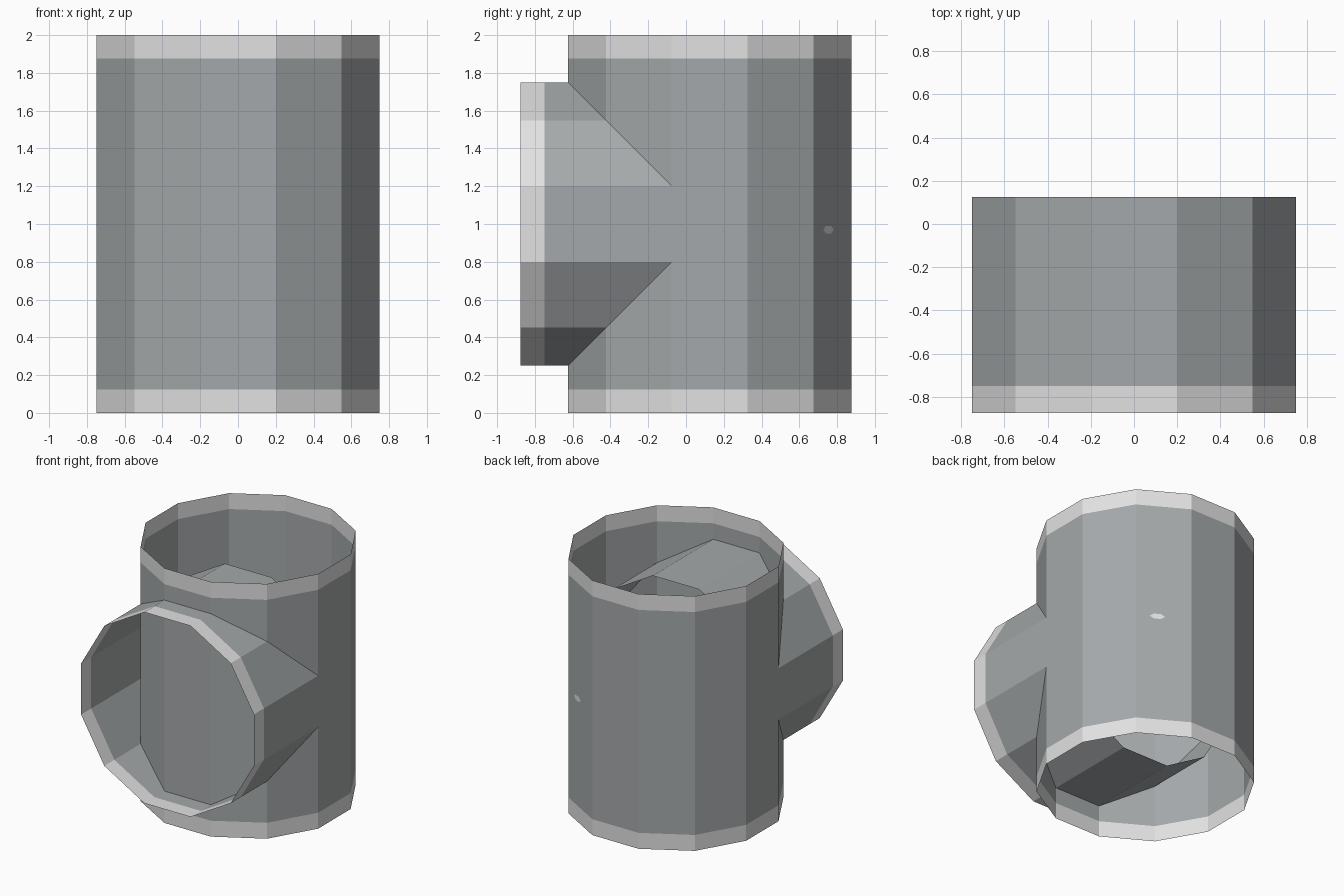
import bpy, bmesh, math
from mathutils import Matrix, Vector

if "Cube" in bpy.data.objects:
    bpy.data.objects.remove(bpy.data.objects["Cube"])

SIDES = 12
APOTHEM = 0.75
RADIUS = APOTHEM / math.cos(math.pi / SIDES)
CENTRE_Y = 0.125
RIM = 0.125


def material(name, rgb):
    m = bpy.data.materials.new(name)
    m.diffuse_color = (*rgb, 1)
    m.use_nodes = True
    m.node_tree.nodes["Principled BSDF"].inputs["Base Color"].default_value = m.diffuse_color
    return m


GREY = material("pipe grey", (0.376, 0.397, 0.405))
LIGHT = material("rim light grey", (0.76, 0.76, 0.76))


def make_object(name, bm, matrix, mats):
    mesh = bpy.data.meshes.new(name)
    bm.to_mesh(mesh)
    bm.free()
    for m in mats:
        mesh.materials.append(m)
    ob = bpy.data.objects.new(name, mesh)
    ob.matrix_world = matrix
    bpy.context.collection.objects.link(ob)
    return ob


def tube(name, levels, light_bands, matrix):
    """Open thin-walled tube along local z; listed bands are light rims."""
    bm = bmesh.new()
    rings = []
    for z in levels:
        angles = [math.tau * (i + 0.5) / SIDES for i in range(SIDES)]
        rings.append([bm.verts.new((RADIUS * math.cos(a), RADIUS * math.sin(a), z))
                      for a in angles])
    for b, (low, high) in enumerate(zip(rings, rings[1:])):
        for i in range(SIDES):
            j = (i + 1) % SIDES
            f = bm.faces.new((low[i], low[j], high[j], high[i]))
            f.material_index = 1 if b in light_bands else 0
    return make_object(name, bm, matrix, (GREY, LIGHT))


# Upright main pipe with a light rim at both ends
tube("main_pipe", (0, RIM, 2 - RIM, 2), (0, 2),
     Matrix.Translation((0, CENTRE_Y, 0)))

# Side branch, running from the main pipe's axis out to the front
tube("branch_pipe", (0, 1 - RIM, 1), (1,),
     Matrix.Translation((0, CENTRE_Y, 1)) @ Matrix.Rotation(math.pi / 2, 4, 'X'))

# Small light mark on the back right facet
bm = bmesh.new()
bm.faces.new([bm.verts.new((0.055 * math.cos(a), 0.023 * math.sin(a), 0))
              for a in (math.tau * i / 6 for i in range(6))])
angle = math.radians(60)
normal = Vector((math.cos(angle), math.sin(angle), 0))
along = Vector((-math.sin(angle), math.cos(angle), 0))
spot = Vector((0, CENTRE_Y, 0.97)) + normal * (APOTHEM + 0.003) - along * 0.045
turn = Matrix((along, Vector((0, 0, 1)), normal)).transposed().to_4x4()
make_object("facet_mark", bm, Matrix.Translation(spot) @ turn, (LIGHT,))
